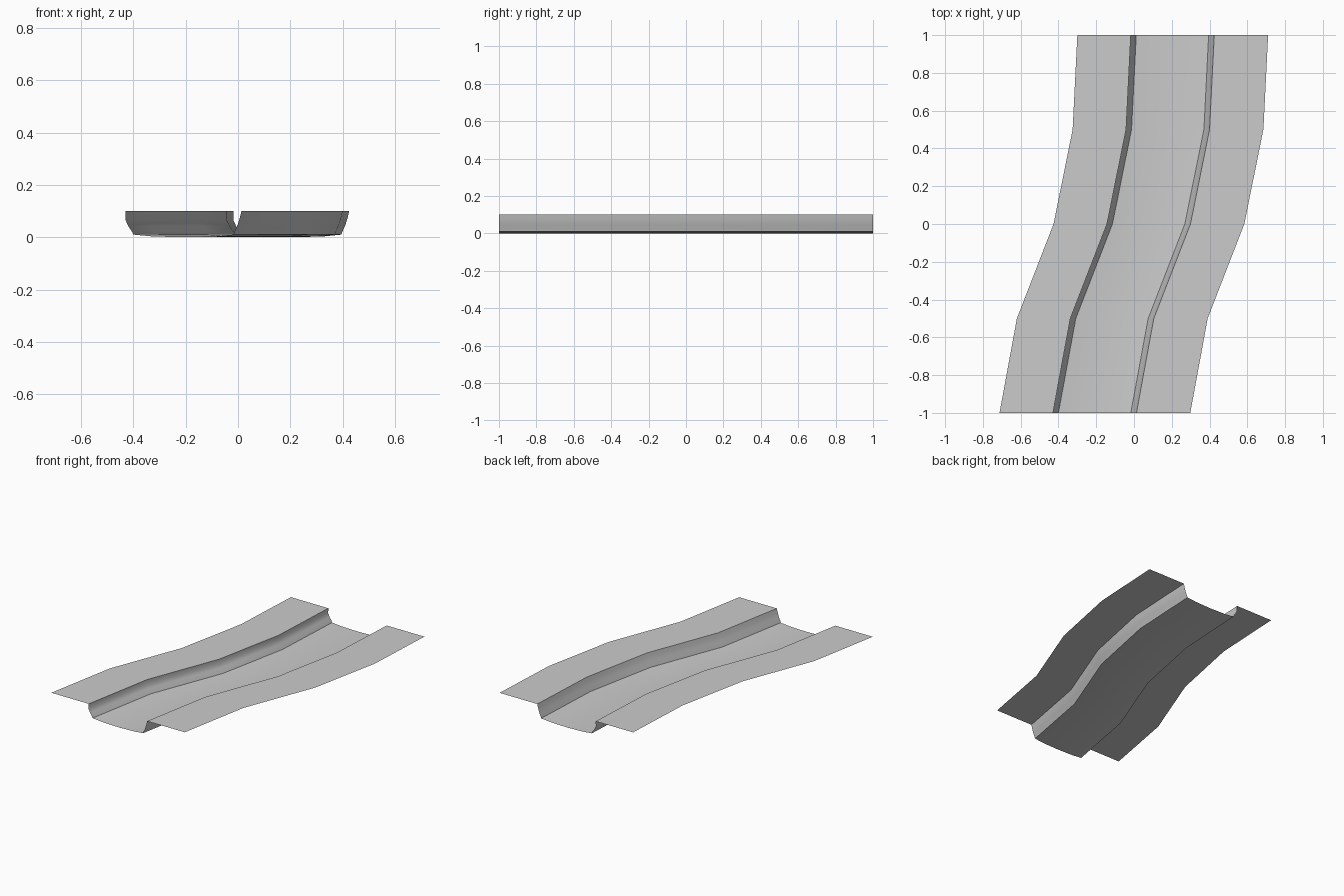
import bpy
import bmesh

cube = bpy.data.objects.get("Cube")
if cube:
    bpy.data.objects.remove(cube, do_unlink=True)

# Single grey finish
grey = bpy.data.materials.new("plain grey")
grey.use_nodes = True
colour = (0.6, 0.6, 0.6, 1)
grey.diffuse_color = colour
grey.node_tree.nodes["Principled BSDF"].inputs["Base Color"].default_value = colour

# Winding centre line of the channel: (x, y)
PATH = [(-0.207, -1), (-0.115, -0.5), (0.079, 0), (0.18, 0.5), (0.205, 1)]


def sweep(name, profile):
    """Sweep an (x offset, z) profile along the centre line."""
    bm = bmesh.new()
    rows = [[bm.verts.new((cx + x, y, z)) for x, z in profile] for cx, y in PATH]
    for near, far in zip(rows, rows[1:]):
        for i in range(len(profile) - 1):
            face = bm.faces.new((near[i], near[i + 1], far[i + 1], far[i]))
            face.smooth = True
    mesh = bpy.data.meshes.new(name)
    bm.to_mesh(mesh)
    bm.free()
    mesh.materials.append(grey)
    obj = bpy.data.objects.new(name, mesh)
    bpy.context.collection.objects.link(obj)
    return obj


# Flat banks on both sides
sweep("right_bank", [(-0.505, 0.1), (-0.222, 0.1)])
sweep("left_bank", [(0.22, 0.1), (0.505, 0.1)])

# Walls curving down into the channel
sweep("right_wall", [(-0.222, 0.1), (-0.223, 0.066), (-0.212, 0.042),
                     (-0.197, 0.02), (-0.193, 0.01)])
sweep("left_wall", [(0.19, 0.01), (0.193, 0.02), (0.205, 0.046),
                    (0.214, 0.075), (0.22, 0.1)])

# Shallow dished bed
sweep("channel_bed", [(-0.193, 0.01), (-0.12, 0.003), (0, 0),
                      (0.12, 0.003), (0.19, 0.01)])
